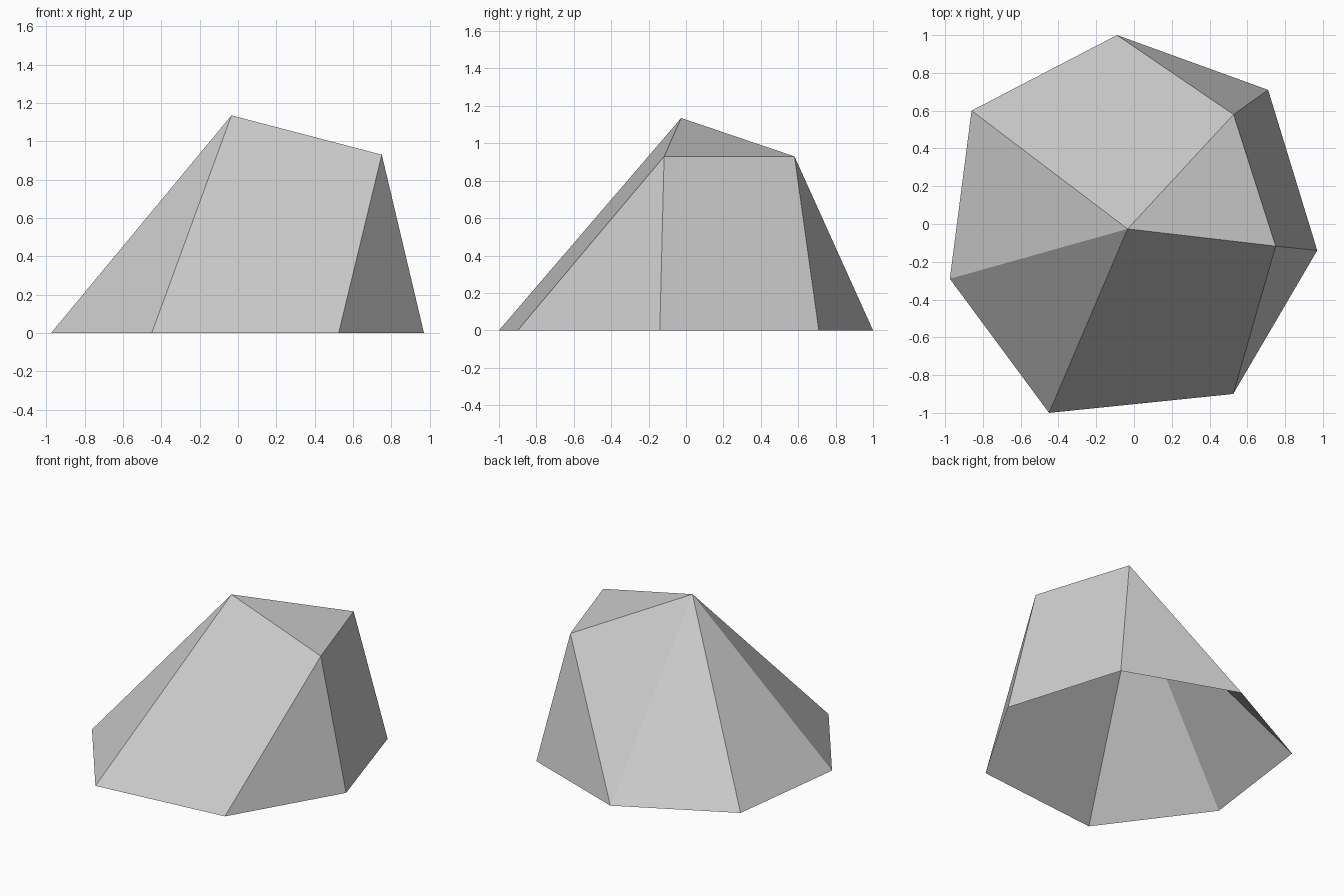
import bpy
import bmesh

cube = bpy.data.objects.get("Cube")
if cube:
    bpy.data.objects.remove(cube, do_unlink=True)

# Stone colour
stone = bpy.data.materials.new("stone_grey")
stone.use_nodes = True
grey = (0.6, 0.6, 0.6, 1.0)
stone.diffuse_color = grey
stone.node_tree.nodes["Principled BSDF"].inputs["Base Color"].default_value = grey

bm = bmesh.new()

# Open seven-sided footprint on the ground
footprint = {
    "back": (-0.09, 1.0), "back_left": (0.71, 0.71), "left": (0.97, -0.14),
    "front_left": (0.525, -0.90), "front_right": (-0.45, -1.0),
    "right": (-0.975, -0.29), "back_right": (-0.86, 0.60),
}
corner = {name: bm.verts.new((x, y, 0)) for name, (x, y) in footprint.items()}

# Sloping three-cornered crown
corner["peak"] = bm.verts.new((-0.034, -0.026, 1.135))
corner["shoulder_front"] = bm.verts.new((0.75, -0.117, 0.93))
corner["shoulder_back"] = bm.verts.new((0.527, 0.58, 0.93))

# Facets
facets = [
    ("peak", "shoulder_front", "shoulder_back"),
    ("peak", "front_right", "front_left", "shoulder_front"),
    ("peak", "right", "front_right"),
    ("peak", "back_right", "right"),
    ("peak", "back", "back_right"),
    ("peak", "shoulder_back", "back"),
    ("shoulder_back", "back_left", "back"),
    ("shoulder_back", "shoulder_front", "left", "back_left"),
    ("shoulder_front", "front_left", "left"),
]
for names in facets:
    bm.faces.new([corner[name] for name in names])

mesh = bpy.data.meshes.new("rock")
bm.to_mesh(mesh)
bm.free()
mesh.materials.append(stone)
rock = bpy.data.objects.new("rock", mesh)
bpy.context.collection.objects.link(rock)
